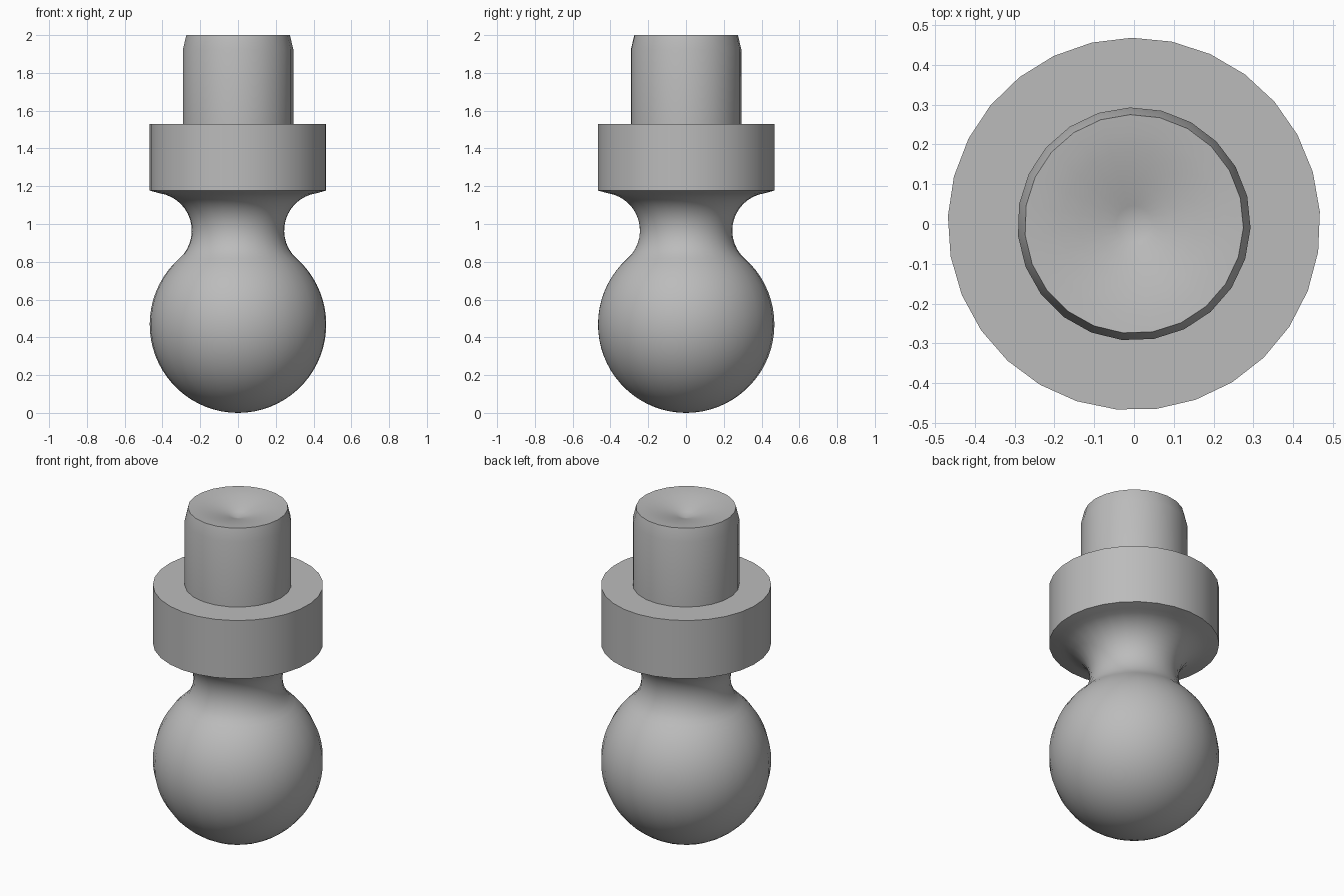
import bpy, bmesh, math

if "Cube" in bpy.data.objects:
    bpy.data.objects.remove(bpy.data.objects["Cube"])

steel = bpy.data.materials.new("brushed_grey")
steel.diffuse_color = (0.5, 0.5, 0.5, 1)
steel.use_nodes = True
steel.node_tree.nodes["Principled BSDF"].inputs["Base Color"].default_value = steel.diffuse_color


def revolve(name, profile, segments, start):
    """Revolve (radius, height) points about z; radius 0 makes a pole."""
    bm = bmesh.new()
    rings = []
    for r, z in profile:
        if r < 1e-5:
            rings.append([bm.verts.new((0, 0, z))] * segments)
        else:
            angles = [start + 2 * math.pi * i / segments for i in range(segments)]
            rings.append([bm.verts.new((r * math.cos(a), r * math.sin(a), z)) for a in angles])
    for low, high in zip(rings, rings[1:]):
        for i in range(segments):
            j = (i + 1) % segments
            corners = list(dict.fromkeys((low[i], low[j], high[j], high[i])))
            bm.faces.new(corners)
    mesh = bpy.data.meshes.new(name)
    bm.to_mesh(mesh)
    bm.free()
    mesh.materials.append(steel)
    obj = bpy.data.objects.new(name, mesh)
    bpy.context.collection.objects.link(obj)
    bpy.ops.object.select_all(action='DESELECT')
    obj.select_set(True)
    bpy.context.view_layer.objects.active = obj
    bpy.ops.object.shade_smooth_by_angle(angle=math.radians(30))
    return obj


def arc(cr, cz, radius, a0, a1, steps):
    """Points on a circular arc, angles in degrees."""
    pts = []
    for i in range(steps + 1):
        a = math.radians(a0 + (a1 - a0) * i / steps)
        pts.append((cr + radius * math.cos(a), cz + radius * math.sin(a)))
    return pts


# Ball running tangentially into the concave neck
BALL_R, BALL_Z = 0.468, 0.468
NECK_R, NECK_Z, FILLET = 0.445, 0.965, 0.2
tangent = math.degrees(math.atan2(NECK_Z - BALL_Z, NECK_R))
ball = arc(0, BALL_Z, BALL_R, -90, tangent, 26)
ball[0] = (0, 0)
neck = arc(NECK_R, NECK_Z, FILLET, tangent + 180, 98, 14)
revolve("ball_and_neck", ball + neck[1:] + [(0.468, 1.177)], 29, math.radians(90.7))

# Collar with a flat top
revolve("collar", [(0.468, 1.177), (0.468, 1.53), (0.28, 1.53)], 29, math.radians(90.7))

# Stud with a chamfered rim and a funnel-shaped centre mark
TIP = 0.275
funnel = [(TIP * (1 - t / 6), 2 - 0.065 * (t / 6) ** 1.5) for t in range(7)]
revolve("stud", [(0.293, 1.53), (0.293, 1.925)] + funnel, 23, math.radians(92))
